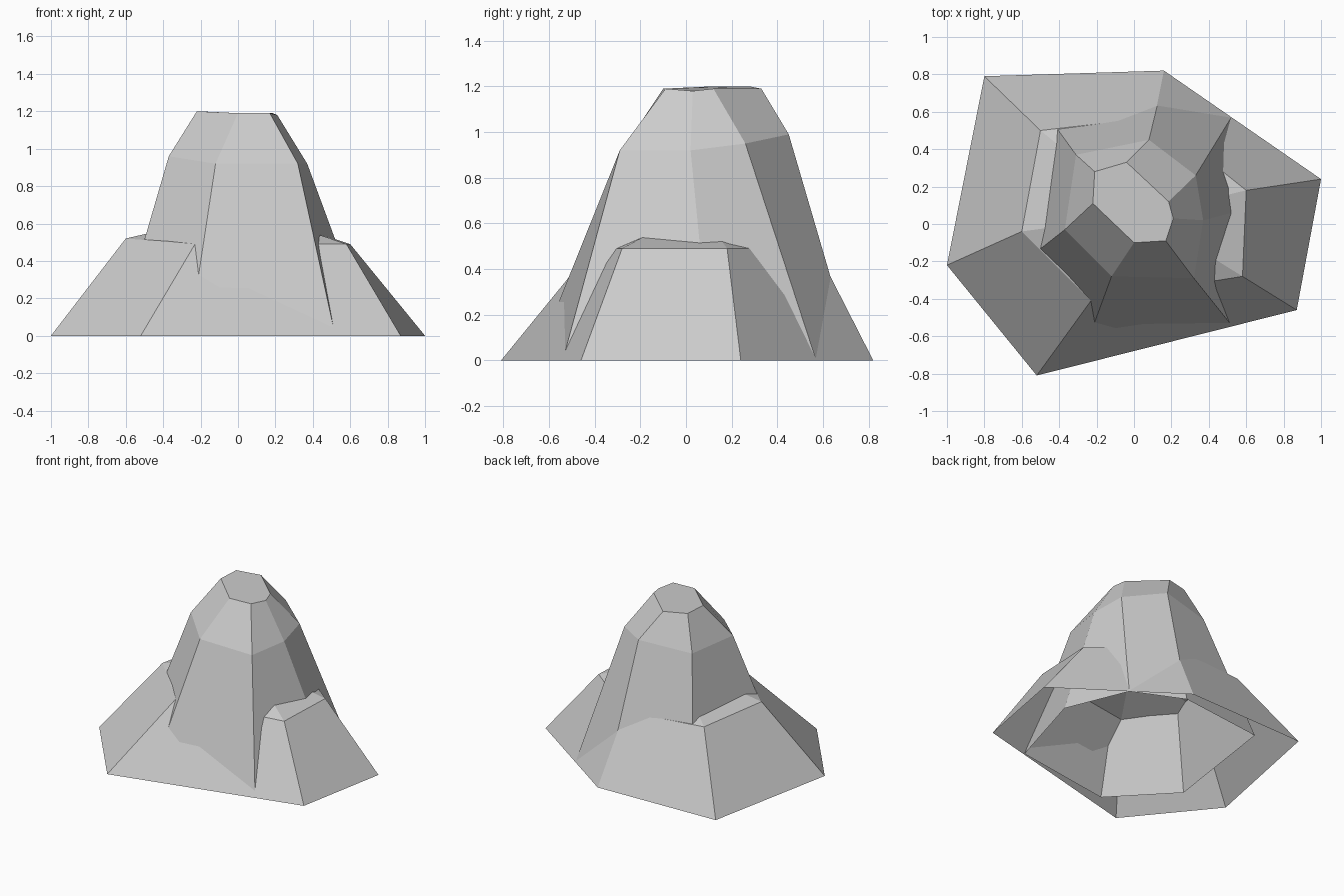
import bpy, bmesh

if "Cube" in bpy.data.objects:
    bpy.data.objects.remove(bpy.data.objects["Cube"])


def ring_shell(name, rings, apex=None):
    """Loft rings with equal corner counts, open below, closed on top."""
    bm = bmesh.new()
    loops = [[bm.verts.new(p) for p in ring] for ring in rings]
    n = len(rings[0])
    for low, high in zip(loops, loops[1:]):
        for i in range(n):
            j = (i + 1) % n
            bm.faces.new((low[i], low[j], high[j], high[i]))
    top = loops[-1]
    if apex:
        tip = bm.verts.new(apex)
        for i in range(n):
            bm.faces.new((top[i], top[(i + 1) % n], tip))
    else:
        bm.faces.new(top)
    bmesh.ops.recalc_face_normals(bm, faces=bm.faces)
    mesh = bpy.data.meshes.new(name)
    bm.to_mesh(mesh)
    bm.free()
    obj = bpy.data.objects.new(name, mesh)
    bpy.context.collection.objects.link(obj)
    return obj


# Wide six-sided foot of the rock with a gently raised top
ring_shell("rock_base", [
    [(-1, -.22, 0), (-.52, -.81, 0), (.87, -.46, 0),
     (1, .24, 0), (.16, .82, 0), (-.8, .79, 0)],
    [(-.6, -.04, .52), (-.23, -.41, .49), (.58, -.28, .49),
     (.6, .18, .49), (.11, .57, .49), (-.5, .5, .51)],
], apex=(.05, .05, .67))

# Tall seven-sided peak pushed through the foot
ring_shell("rock_peak", [
    [(-.65, -.25, 0), (-.26, -.66, 0), (.52, -.54, 0), (.71, .11, 0),
     (.52, .57, 0), (.15, .74, 0), (-.52, .66, 0)],
    [(-.37, -.03, .96), (-.12, -.28, .92), (.32, -.29, .92), (.37, .02, .92),
     (.33, .26, .95), (.08, .45, .99), (-.31, .37, .96)],
    [(-.22, .11, 1.2), (0, -.1, 1.19), (.17, -.09, 1.19), (.21, .03, 1.18),
     (.185, .12, 1.19), (-.04, .33, 1.19), (-.21, .28, 1.2)],
])
